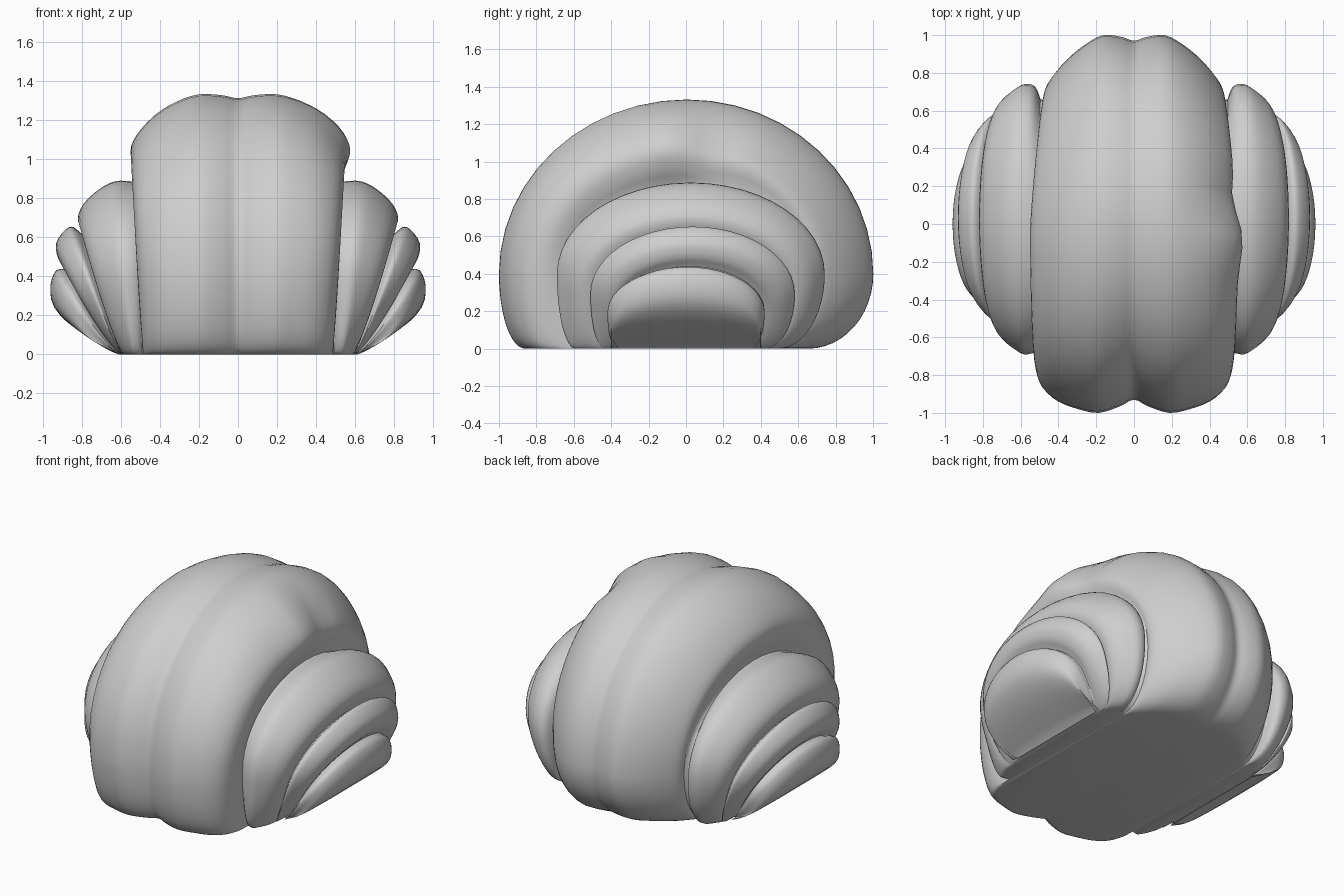
import bpy, bmesh, math
from mathutils import Vector

if "Cube" in bpy.data.objects:
    bpy.data.objects.remove(bpy.data.objects["Cube"])

crust = bpy.data.materials.new("plain_grey_crust")
crust.diffuse_color = (0.62, 0.62, 0.62, 1)
crust.use_nodes = True
crust.node_tree.nodes["Principled BSDF"].inputs["Base Color"].default_value = crust.diffuse_color

# Arched ribs from the middle outward: x at crest, x at base, crest z, front y, back y
RIBS = [
    # broad middle band
    (0.00, 0.00, 1.31, -0.93, 0.97),
    (0.08, 0.07, 1.325, -0.965, 0.99),
    (0.20, 0.18, 1.33, -1.00, 1.00),
    (0.32, 0.28, 1.29, -0.98, 0.95),
    (0.43, 0.38, 1.22, -0.94, 0.87),
    (0.52, 0.45, 1.12, -0.87, 0.78),
    (0.55, 0.48, 1.04, -0.78, 0.72),
    (0.53, 0.485, 0.95, -0.71, 0.68),
    (0.50, 0.49, 0.88, -0.66, 0.66),
    # second coil
    (0.55, 0.50, 0.885, -0.68, 0.73),
    (0.63, 0.53, 0.885, -0.69, 0.74),
    (0.71, 0.55, 0.845, -0.66, 0.71),
    (0.79, 0.57, 0.77, -0.61, 0.66),
    (0.82, 0.585, 0.69, -0.55, 0.60),
    (0.79, 0.59, 0.61, -0.48, 0.55),
    # third coil
    (0.84, 0.592, 0.65, -0.51, 0.58),
    (0.88, 0.594, 0.64, -0.50, 0.57),
    (0.93, 0.596, 0.57, -0.45, 0.52),
    (0.92, 0.598, 0.49, -0.40, 0.46),
    (0.88, 0.60, 0.44, -0.38, 0.42),
    # core at the end of the roll
    (0.93, 0.604, 0.43, -0.42, 0.42),
    (0.96, 0.606, 0.35, -0.41, 0.41),
    (0.94, 0.608, 0.24, -0.40, 0.40),
    (0.83, 0.61, 0.13, -0.40, 0.40),
    (0.62, 0.612, 0.01, -0.40, 0.40),
]
BAND_RIBS, STEPS, SEGS = 8, 3, 48


def smooth_ribs():
    """Catmull-Rom interpolation between ribs, with the band weight of each."""
    pts = [Vector(r) for r in RIBS]
    mirror = Vector((-RIBS[1][0], -RIBS[1][1], *RIBS[1][2:]))
    ext = [mirror] + pts + [pts[-1]]
    out = []
    for i in range(len(pts) - 1):
        a, b, c, d = ext[i:i + 4]
        for s in range(STEPS):
            t = s / STEPS
            p = 0.5 * (2 * b + (c - a) * t + (2 * a - 5 * b + 4 * c - d) * t ** 2
                       + (3 * b - a - 3 * c + d) * t ** 3)
            out.append((p, 1 if i + t < BAND_RIBS - 1 else max(0, BAND_RIBS - i - t)))
    return out + [(pts[-1], 0)]


def arch(rib, weight, side):
    """One arch, tucked in at the foot and leaning outward with height."""
    xt, xb, top, yf, yb = rib
    yc, hw, zc = (yf + yb) / 2, (yb - yf) / 2, min(0.4, top * 0.45)
    tuck_back = min(0.35, 0.45 * top)
    row = []
    for k in range(SEGS + 1):
        a = -math.pi / 2 + 2 * math.pi * k / SEGS
        c, s = math.cos(a), math.sin(a)
        if s >= -1e-9:
            y, z = yc + hw * c, zc + (top - zc) * max(s, 0)
        else:
            back = k < SEGS / 2
            tuck = tuck_back if back else 0.14
            y = yc + (1 if back else -1) * hw * (1 - tuck * (1 - abs(c)))
            z = zc * (1 + s)
        x = xb + (xt - xb) * (max(z, 0) / top) ** 0.8
        x *= 1 - 0.13 * max(0, y) * weight          # band narrows to the back
        if side > 0 and weight:
            # folded flap end on the right shoulder, stepped down behind it
            edge = weight * min(1, max(0, (x - 0.2) / 0.3)) * min(1, max(0, (z - 0.7) / 0.3))
            flap = math.exp(-((y + 0.1) / 0.14) ** 2)
            step = math.exp(-((y - 0.14) / 0.1) ** 2)
            x += edge * (0.025 * flap - 0.02 * step)
            z += edge * (0.015 * flap - 0.025 * step)
        row.append((side * x, y, z))
    return row


# Loft the arches into one closed roll
half = smooth_ribs()
rows = [arch(p, w, -1) for p, w in reversed(half[1:])] + [arch(p, w, 1) for p, w in half]
bm = bmesh.new()
grid = [[bm.verts.new(co) for co in row] for row in rows]
for r0, r1 in zip(grid, grid[1:]):
    for k in range(SEGS + 1):
        n = (k + 1) % (SEGS + 1)
        bm.faces.new((r0[k], r1[k], r1[n], r0[n]))
for end in (grid[0], grid[-1]):
    bm.faces.new(end)
bmesh.ops.recalc_face_normals(bm, faces=bm.faces)

mesh = bpy.data.meshes.new("coiled_roll")
bm.to_mesh(mesh)
bm.free()
mesh.materials.append(crust)
roll = bpy.data.objects.new("coiled_roll", mesh)
bpy.context.collection.objects.link(roll)

# Soft dough with a crisp edge only at the base
bpy.context.view_layer.objects.active = roll
roll.select_set(True)
bpy.ops.object.shade_smooth_by_angle(angle=math.radians(50))
